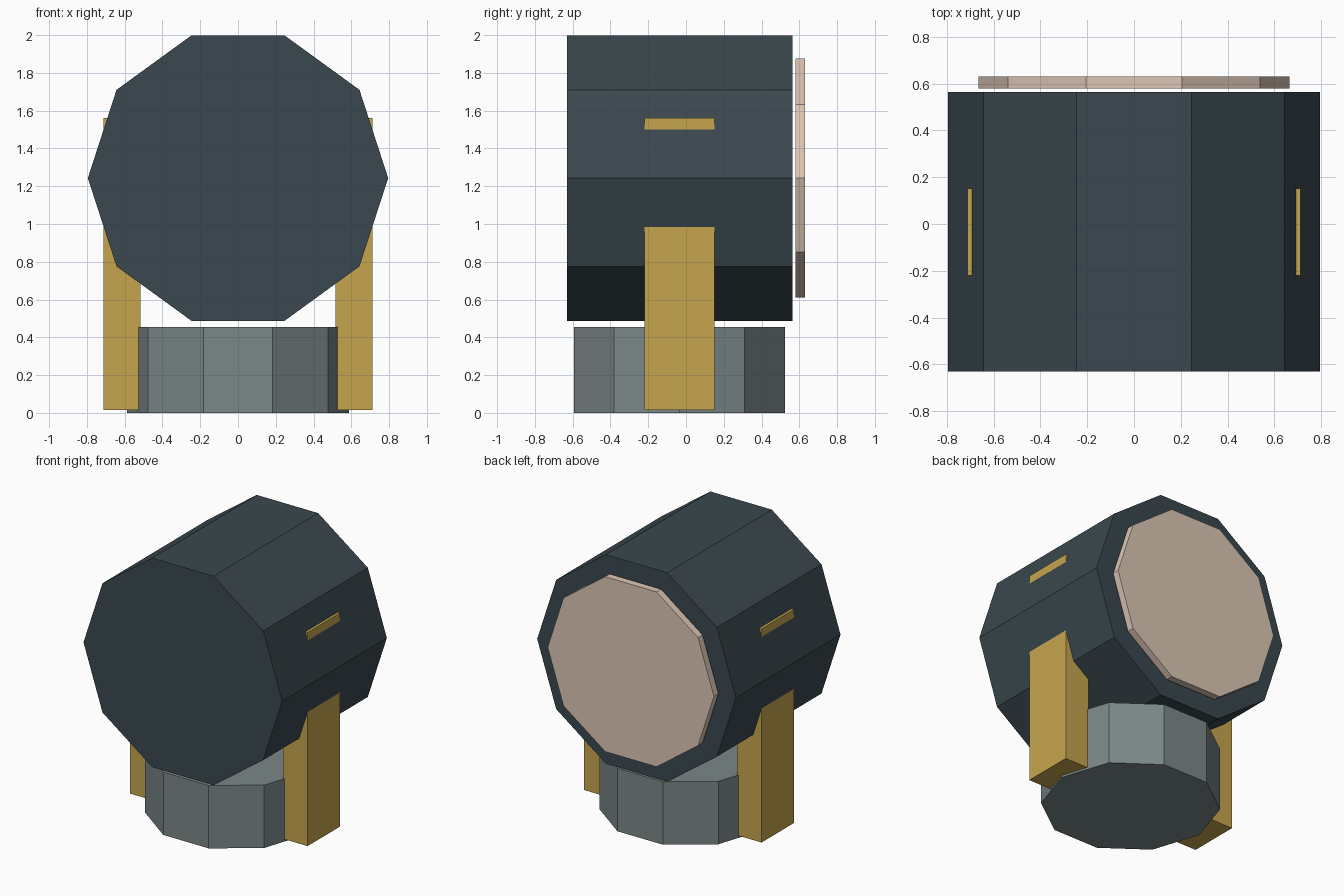
import bpy
import math

default = bpy.data.objects.get("Cube")
if default:
    bpy.data.objects.remove(default, do_unlink=True)


def material(name, hex_code):
    """Flat material from an sRGB hex code, stored as linear values."""
    srgb = [int(hex_code[i:i + 2], 16) / 255 for i in (0, 2, 4)]
    rgba = [c / 12.92 if c < 0.04 else ((c + 0.055) / 1.055) ** 2.4 for c in srgb] + [1]
    mat = bpy.data.materials.new(name)
    mat.use_nodes = True
    mat.diffuse_color = rgba
    mat.node_tree.nodes["Principled BSDF"].inputs["Base Color"].default_value = rgba
    return mat


def decagon(name, mat, radius, depth, center, along_y=False):
    """Ten-sided prism with corners on the x axis, upright or lying along y."""
    bpy.ops.mesh.primitive_cylinder_add(vertices=10, radius=radius, depth=depth)
    obj = bpy.context.object
    obj.name = name
    # The primitive's first corner is on +y: turn it onto +x
    obj.rotation_euler = (math.pi / 2 if along_y else 0, 0, 0)
    for v in obj.data.vertices:
        v.co.x, v.co.y = v.co.y, -v.co.x
    obj.location = center
    obj.data.materials.append(mat)
    return obj


def box(name, mat, low, high):
    bpy.ops.mesh.primitive_cube_add(size=1)
    obj = bpy.context.object
    obj.name = name
    obj.location = [(a + b) / 2 for a, b in zip(low, high)]
    obj.scale = [b - a for a, b in zip(low, high)]
    obj.data.materials.append(mat)
    return obj


slate = material("dark slate", "3a484e")
grey = material("steel grey", "7b8788")
gold = material("gold", "c6a54e")
cream = material("pale beige", "dcc6b5")

# Main drum lying front to back
decagon("drum", slate, 0.795, 1.195, (0, -0.0325, 1.243), along_y=True)

# Thin panel floating just behind the drum
decagon("back_panel", cream, 0.665, 0.052, (0, 0.605, 1.243), along_y=True)

# Round pedestal
decagon("base", grey, 0.588, 0.455, (0, -0.035, 0.2275))

# Side supports running up through the drum
for side, x in (("left", 0.613), ("right", -0.613)):
    box(side + "_support", gold, (x - 0.098, -0.22, 0.015), (x + 0.098, 0.152, 1.56))
